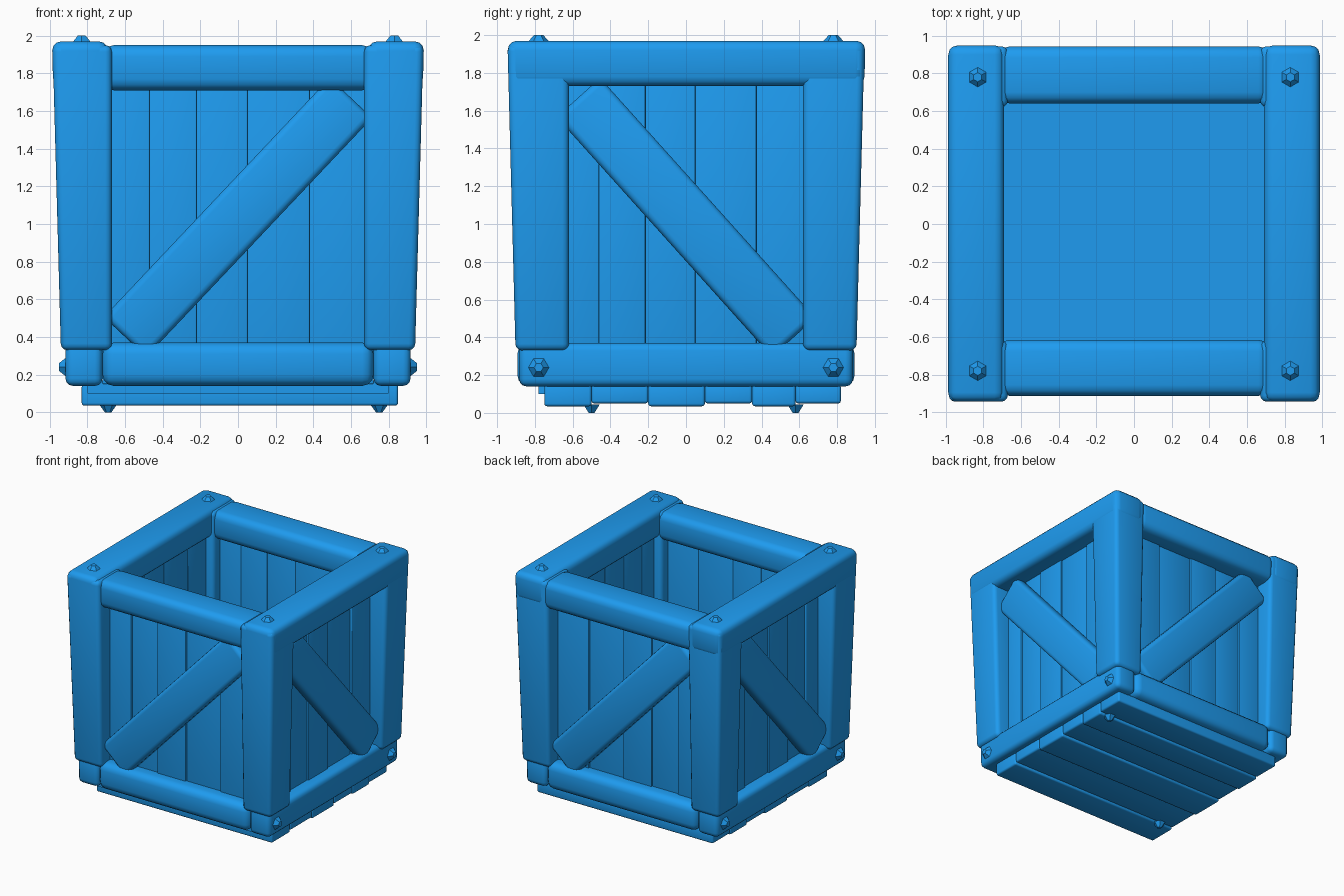
import bpy, bmesh, math
from mathutils import Matrix, Vector

if "Cube" in bpy.data.objects:
    bpy.data.objects.remove(bpy.data.objects["Cube"])

mat = bpy.data.materials.new("blue_paint")
mat.diffuse_color = (0.013, 0.33, 0.87, 1)
mat.use_nodes = True
mat.node_tree.nodes["Principled BSDF"].inputs["Base Color"].default_value = mat.diffuse_color


def taper(v):
    # outer faces lean slightly outwards towards the top
    t = max(0.0, min(1.0, (v.z - 0.35) / 1.6))
    for i in (0, 1):
        if abs(v[i]) > 0.8:
            v[i] *= 0.955 + 0.045 * t


def finish(name, bm, bevel=0.0, segs=3):
    me = bpy.data.meshes.new(name)
    if bevel:
        bmesh.ops.bevel(bm, geom=bm.edges[:], offset=bevel, segments=segs,
                        profile=0.5, affect='EDGES')
    bmesh.ops.recalc_face_normals(bm, faces=bm.faces[:])
    bm.to_mesh(me)
    bm.free()
    ob = bpy.data.objects.new(name, me)
    bpy.context.collection.objects.link(ob)
    me.materials.append(mat)
    bpy.ops.object.select_all(action='DESELECT')
    ob.select_set(True)
    bpy.context.view_layer.objects.active = ob
    bpy.ops.object.shade_smooth_by_angle(angle=math.radians(40))
    return ob


def block(name, lo, hi, bevel=0.05, lean=True):
    lo, hi = Vector(lo), Vector(hi)
    bm = bmesh.new()
    bmesh.ops.create_cube(bm, size=1)
    for v in bm.verts:
        v.co = Vector([(lo[i] + hi[i]) / 2 + v.co[i] * (hi[i] - lo[i]) for i in range(3)])
        if lean:
            taper(v.co)
    return finish(name, bm, bevel)


def sided(s, a, b):
    return (min(s * a, s * b), max(s * a, s * b))


for s, side in ((-1, "left"), (1, "right")):
    # corner posts
    for t, end in ((-1, "front"), (1, "back")):
        x0, x1 = sided(s, 0.67, 0.985)
        y0, y1 = sided(t, 0.62, 0.945)
        block(f"{end}_{side}_post", (x0, y0, 0.33), (x1, y1, 1.95), 0.035)
    # long side rails, top and bottom
    x0, x1 = sided(s, 0.69, 0.988)
    block(f"{side}_top_rail", (x0, -0.945, 1.73), (x1, 0.95, 1.97), 0.05)
    x0, x1 = sided(s, 0.72, 0.96)
    block(f"{side}_bottom_rail", (x0, -0.925, 0.14), (x1, 0.925, 0.37), 0.04)

# front and back rails
block("front_top_rail", (-0.72, -0.915, 1.71), (0.72, -0.615, 1.95), 0.06)
block("back_top_rail", (-0.72, 0.64, 1.71), (0.72, 0.945, 1.95), 0.06)
block("front_bottom_rail", (-0.72, -0.935, 0.14), (0.72, -0.68, 0.37), 0.06)
block("back_bottom_rail", (-0.72, 0.68, 0.14), (0.72, 0.935, 0.37), 0.06)

# recessed plank walls
edges = [-0.72, -0.47, -0.22, 0.05, 0.38, 0.72]
for i in range(5):
    d = 0.012 * (i % 2)
    a, b = edges[i], edges[i + 1]
    for s, fb, lr in ((-1, "front", "left"), (1, "back", "right")):
        y0, y1 = sided(s, 0.71, 0.785 - d)
        block(f"{fb}_wall_plank_{i+1}", (a, y0, 0.15), (b, y1, 1.8), 0.006, False)
        x0, x1 = sided(s, 0.74, 0.825 - d)
        block(f"{lr}_wall_plank_{i+1}", (x0, a * 0.98, 0.15), (x1, b * 0.98, 1.8), 0.006, False)


# diagonal braces, clipped to the frame by burying their ends in it
def brace(name, turn, half, depth):
    p, q = Vector((-half, 0, 0.40)), Vector((half, 0, 1.67))
    mid, d = (p + q) / 2, q - p
    bm = bmesh.new()
    bmesh.ops.create_cube(bm, size=1)
    rot = Matrix.Rotation(-math.atan2(d.z, d.x), 4, 'Y')
    for v in bm.verts:
        v.co = rot @ Vector((v.co.x * d.length, v.co.y * 0.11, v.co.z * 0.31))
        v.co += mid + Vector((0, -depth, 0))
        if turn % 2:
            v.co.x = -v.co.x
    for axis, lim in (((1, 0, 0), 0.74), ((-1, 0, 0), 0.74)):
        n = Vector(axis)
        bmesh.ops.bisect_plane(bm, geom=bm.verts[:] + bm.edges[:] + bm.faces[:],
                               plane_co=n * lim, plane_no=n, clear_outer=True)
    bmesh.ops.rotate(bm, verts=bm.verts[:], cent=(0, 0, 0),
                     matrix=Matrix.Rotation(turn * math.pi / 2, 3, 'Z'))
    finish(name, bm, 0.035)


brace("front_brace", 0, 0.60, 0.805)
brace("right_brace", 1, 0.57, 0.845)
brace("back_brace", 2, 0.60, 0.805)
brace("left_brace", 3, 0.57, 0.845)

# floor and underside boards
block("floor", (-0.8, -0.78, 0.10), (0.8, 0.78, 0.17), 0, False)
ys = [-0.75, -0.5, -0.2, 0.1, 0.35, 0.58, 0.82]
for i in range(6):
    z = 0.035 + 0.015 * (i % 2)
    block(f"base_board_{i+1}", (-0.83, ys[i], z), (0.85, ys[i + 1], 0.15), 0.015, False)


# worn nail heads
def nail(name, pos, axis, r=0.07, h=0.05):
    bm = bmesh.new()
    bmesh.ops.create_cone(bm, cap_ends=True, segments=6, radius1=r, radius2=r * 0.35, depth=h)
    q = Vector((0, 0, 1)).rotation_difference(Vector(axis)).to_matrix().to_4x4()
    bmesh.ops.transform(bm, matrix=Matrix.Translation(pos) @ q, verts=bm.verts[:])
    finish(name, bm)


for s in (-1, 1):
    for t in (-1, 1):
        tag = ("left" if s < 0 else "right") + ("_front" if t < 0 else "_back")
        nail(f"{tag}_top_nail", (s * 0.83, t * 0.78, 1.975), (0, 0, 1))
        nail(f"{tag}_side_nail", (s * 0.925, t * 0.78, 0.24), (s, 0, 0))
for i, (x, y) in enumerate(((-0.69, -0.5), (0.75, 0.58))):
    nail(f"base_nail_{i+1}", (x, y, 0.0225), (0, 0, -1), 0.05, 0.045)
